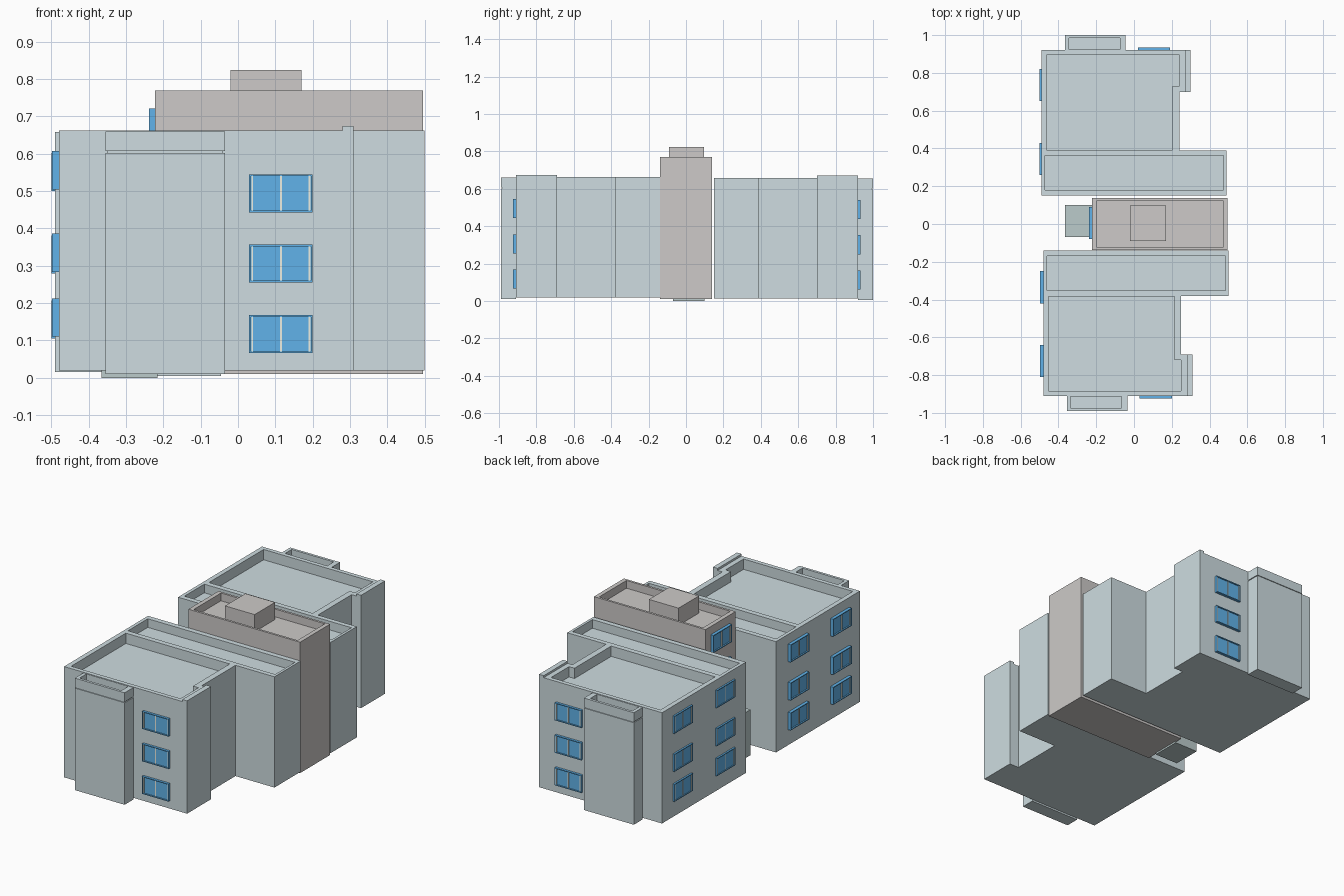
import bpy, bmesh

if "Cube" in bpy.data.objects:
    bpy.data.objects.remove(bpy.data.objects["Cube"])


def material(name, rgb):
    m = bpy.data.materials.new(name)
    m.diffuse_color = (*rgb, 1)
    m.use_nodes = True
    m.node_tree.nodes["Principled BSDF"].inputs["Base Color"].default_value = m.diffuse_color
    return m


WALL = material("blue_grey_render", (0.62, 0.72, 0.75))
CORE = material("warm_grey_render", (0.61, 0.59, 0.58))
PORCH = material("porch_grey", (0.50, 0.60, 0.60))
BLUE = material("window_blue", (0.12, 0.45, 0.82))
CREAM = material("window_bar_cream", (0.85, 0.86, 0.76))


def finish(bm, name, mats):
    bmesh.ops.recalc_face_normals(bm, faces=bm.faces)
    me = bpy.data.meshes.new(name)
    bm.to_mesh(me)
    bm.free()
    for m in mats:
        me.materials.append(m)
    ob = bpy.data.objects.new(name, me)
    bpy.context.collection.objects.link(ob)
    return ob


def add_box(bm, lo, hi, mat=0):
    vs = bmesh.ops.create_cube(bm, size=1)["verts"]
    for v in vs:
        for i in range(3):
            v.co[i] = lo[i] if v.co[i] < 0 else hi[i]
    for f in {f for v in vs for f in v.link_faces}:
        f.material_index = mat


def box(name, mat, x, y, z):
    bm = bmesh.new()
    add_box(bm, (x[0], min(y), z[0]), (x[1], max(y), z[1]))
    return finish(bm, name, [mat])


def tray(name, mat, outer, inner, z0, z1, depth):
    """Prism with a sunken flat roof behind a parapet."""
    bm = bmesh.new()
    loops = [[bm.verts.new((x, y, z)) for x, y in pts] for pts, z in
             ((outer, z0), (outer, z1), (inner, z1), (inner, z1 - depth))]
    n = len(outer)
    for a, b in zip(loops, loops[1:]):
        for i in range(n):
            j = (i + 1) % n
            bm.faces.new((a[i], a[j], b[j], b[i]))
    bm.faces.new(loops[0])
    bm.faces.new(loops[-1])
    return finish(bm, name, [mat])


def rect(x0, x1, y0, y1):
    return [(x0, y0), (x1, y0), (x1, y1), (x0, y1)]


def window(name, axis, wall, out, a, z, d):
    """Framed window; axis = wall normal (0 x, 1 y), out = outward sign, a = span along wall."""
    bm = bmesh.new()

    def part(a0, a1, z0, z1, depth, mat=0):
        n0, n1 = sorted((wall - out * 0.004, wall + out * depth))
        if axis == 0:
            add_box(bm, (n0, a0, z0), (n1, a1, z1), mat)
        else:
            add_box(bm, (a0, n0, z0), (a1, n1, z1), mat)

    t = 0.005
    a0, a1 = sorted(a)
    part(a0, a1, z[0], z[1], d * 0.55)
    for s in (a0, a1 - t):
        part(s, s + t, z[0], z[1], d)
    for s in (z[0], z[1] - t):
        part(a0, a1, s, s + t, d)
    for c in (a0 + 0.008, (a0 + a1) / 2, a1 - 0.008):
        part(c - 0.0025, c + 0.0025, z[0] + t, z[1] - t, d * 0.8, 1)
    return finish(bm, name, [BLUE, CREAM])


def wing(tag, s, dx, dy, dz):
    """One apartment wing, described as the front one; s = -1 mirrors it to the back."""
    X = lambda *v: [x + dx for x in v]
    Y = lambda *v: [s * y + dy for y in v]
    Z = lambda *v: [z + dz for z in v]
    P = lambda pts: [(x + dx, s * y + dy) for x, y in pts]
    # main block with stepped side
    tray(tag + "_main_block", WALL,
         P([(-.48, -.91), (.31, -.91), (.31, -.69), (.25, -.69), (.25, -.38), (-.48, -.38)]),
         P([(-.452, -.885), (.25, -.885), (.25, -.72), (.215, -.72), (.215, -.383), (-.452, -.383)]),
         .02 + dz, .663 + dz, .06)
    box(tag + "_raised_parapet", WALL, X(.28, .31), Y(-.91, -.69), Z(.655, .675))
    # long block beside the stair core
    tray(tag + "_inner_block", WALL, P(rect(-.48, .50, -.38, -.14)),
         P(rect(-.46, .485, -.352, -.17)), .02 + dz, .663 + dz, .05)
    # projecting bay: body, shadow groove, parapet cap
    box(tag + "_bay_body", WALL, X(-.355, -.035), Y(-.99, -.91), Z(.01, .602))
    box(tag + "_bay_groove", WALL, X(-.35, -.04), Y(-.985, -.91), Z(.602, .607))
    tray(tag + "_bay_cap", WALL, P(rect(-.355, -.035, -.99, -.91)),
         P(rect(-.335, -.065, -.975, -.913)), .607 + dz, .66 + dz, .04)
    # windows on the end wall and the long side
    for i, z in enumerate((.066, .255, .443)):
        window(f"{tag}_end_window_{i}", 1, Y(-.91)[0], -s, X(.03, .20), Z(z, z + .102), .014)
    for i, z in enumerate((.11, .284, .505)):
        for j, y in enumerate((-.81, -.42)):
            window(f"{tag}_side_window_{i}_{j}", 0, -.48 + dx, -1, Y(y, y + .17),
                   Z(z, z + .102), .018 if s > 0 else .01)


wing("front", 1, 0, 0, 0)
wing("back", -1, -.01, .01, -.005)

# stair core, roof housing, porch
tray("stair_core", CORE, rect(-.222, .495, -.138, .138), rect(-.197, .47, -.125, .125), .01, .77, .045)
box("roof_housing", CORE, (-.02, .17), (-.09, .097), (.72, .825))
box("entrance_porch", PORCH, (-.365, -.215), (-.07, .10), (0, .265))
for k, wz in enumerate((.43, .62)):
    window(f"stair_window_{k}", 0, -.222, -1, (-.08, .09), (wz, wz + .102), .017)
